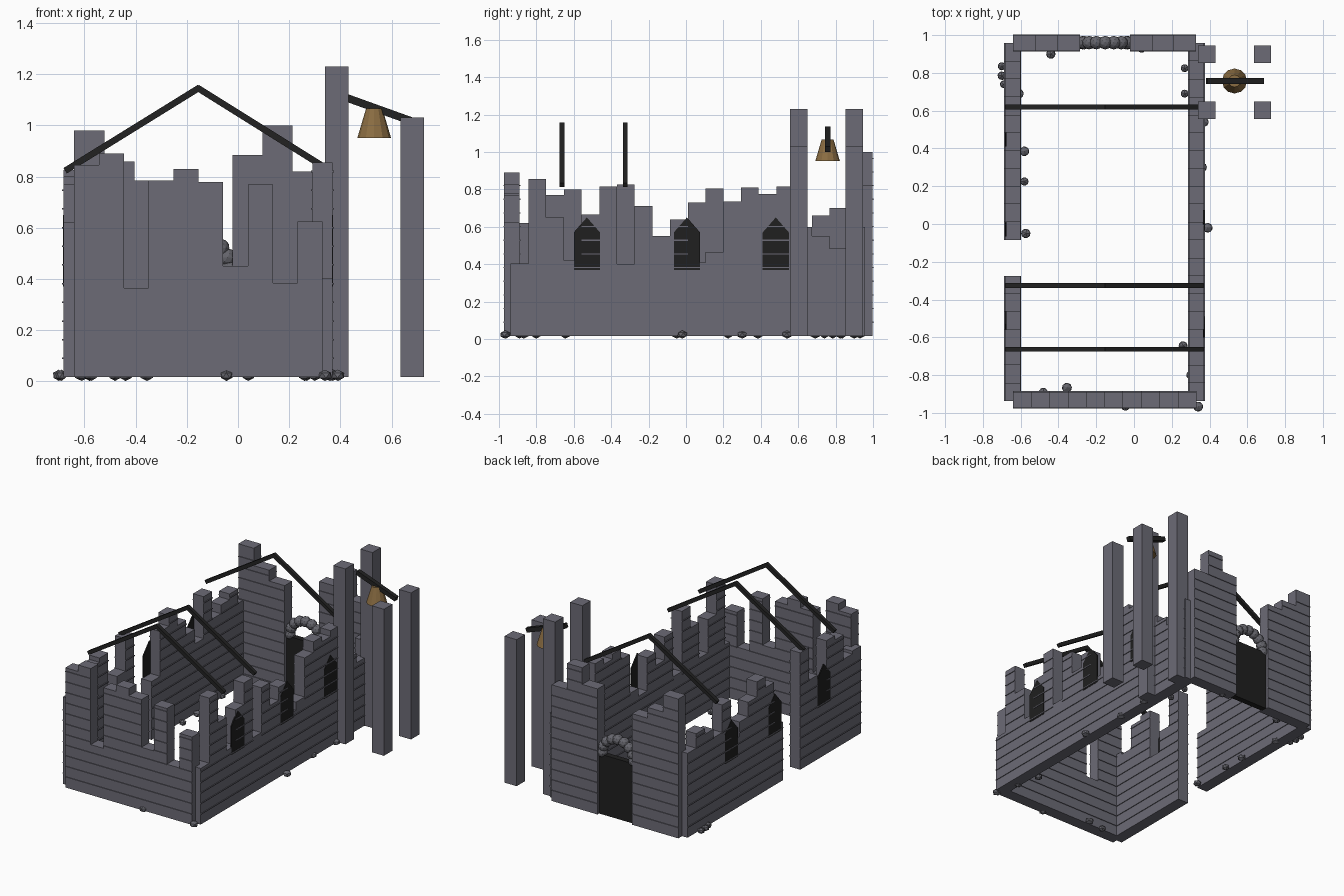
import bpy, bmesh, math, random
from mathutils import Matrix, Vector

if "Cube" in bpy.data.objects:
    bpy.data.objects.remove(bpy.data.objects["Cube"])

random.seed(4)


def material(name, rgb):
    m = bpy.data.materials.new(name)
    m.diffuse_color = (*rgb, 1)
    m.use_nodes = True
    m.node_tree.nodes["Principled BSDF"].inputs["Base Color"].default_value = m.diffuse_color
    return m


STONE = material("grey stone", (0.15, 0.147, 0.18))
RUBBLE = material("rubble stone", (0.13, 0.13, 0.15))
WOOD = material("charred wood", (0.016, 0.016, 0.016))
DARK = material("dark opening", (0.014, 0.014, 0.014))
BRONZE = material("bronze", (0.26, 0.155, 0.055))


def finish(bm, name, mat):
    bmesh.ops.recalc_face_normals(bm, faces=bm.faces)
    mesh = bpy.data.meshes.new(name)
    bm.to_mesh(mesh)
    bm.free()
    mesh.materials.append(mat)
    ob = bpy.data.objects.new(name, mesh)
    bpy.context.collection.objects.link(ob)
    return ob


def add_box(bm, lo, hi):
    lo, hi = Vector(lo), Vector(hi)
    size = hi - lo
    bmesh.ops.create_cube(bm, size=1, matrix=Matrix.Translation((lo + hi) / 2)
                          @ Matrix.Diagonal((*size, 1)))


BASE, COURSE, LIP = 0.017, 0.073, 0.005


def wall(name, axis, start, step, across, heights):
    """Row of broken columns with thin projecting course lines."""
    bm = bmesh.new()
    for i, h in enumerate(heights):
        if h <= 0:
            continue
        a, b = start + i * step, start + (i + 1) * step

        def slab(z0, z1, lip):
            c0, c1 = across[0] - lip, across[1] + lip
            if axis == 'x':
                add_box(bm, (a, c0, z0), (b, c1, z1))
            else:
                add_box(bm, (c0, a, z0), (c1, b, z1))
        slab(BASE, h, 0)
        z = BASE + COURSE
        while z < h - 0.02:
            slab(z - 0.003, z + 0.003, LIP)
            z += COURSE
    return finish(bm, name, STONE)


# Ruined walls
wall("front_wall", 'x', -0.64, 0.097, (-0.972, -0.89),
     [.845, .89, .365, .785, .83, .78, .45, .77, .385, .625])
wall("back_wall_left", 'x', -0.64, 0.118, (0.918, 0.998), [.98, .86, .785])
wall("back_wall_right", 'x', -0.022, 0.117, (0.918, 0.998), [.885, 1.0, .82])
wall("left_wall", 'y', -0.937, 0.0947, (-0.682, -0.602),
     [.62, .6, .77, .80, .45, .6, .825, 0, 0, .42,
      .73, .805, .7, .6, .5, .79, .6, .66, .70, .6])
wall("right_wall", 'y', -0.937, 0.0947, (0.29, 0.37),
     [.405, .855, .65, .42, .665, .815, .40, .71, .55, .64,
      .41, .465, .735, .81, .775, .815, .6, .55, .485, .6])

# Pointed window plates on the outer wall faces
for side, x in (("left", -0.68), ("right", 0.368)):
    for n, y in enumerate((-0.53, 0.005, 0.48)):
        bm = bmesh.new()
        outline = [(-.07, .37), (.07, .37), (.07, .57), (0, .65), (-.07, .57)]
        face = bm.faces.new([bm.verts.new((x - 0.004, y + p, z)) for p, z in outline])
        out = bmesh.ops.extrude_face_region(bm, geom=[face])
        bmesh.ops.translate(bm, vec=(0.008, 0, 0),
                            verts=[v for v in out["geom"] if isinstance(v, bmesh.types.BMVert)])
        finish(bm, f"{side}_window_{n + 1}", DARK)

# Doorway panel
bm = bmesh.new()
add_box(bm, (-0.286, 0.94, BASE), (-0.022, 0.98, 0.43))
finish(bm, "door", DARK)

# Round stones arching over the door
bm = bmesh.new()
for i in range(9):
    t = math.pi * i / 8
    bmesh.ops.create_icosphere(bm, subdivisions=2, radius=0.036, matrix=Matrix.Translation(
        (-0.153 + 0.12 * math.cos(t), 0.96, 0.44 + 0.115 * math.sin(t))))
finish(bm, "door_arch_stones", RUBBLE)

# Bell tower posts
for n, (x, top) in enumerate(((0.385, 1.23), (0.68, 1.03))):
    for m, y in enumerate((0.603, 0.899)):
        bm = bmesh.new()
        add_box(bm, (x - .046, y - .046, BASE), (x + .046, y + .046, top))
        finish(bm, f"tower_post_{n}{m}", STONE)


def beam(bm, p, q, thick):
    p, q = Vector(p), Vector(q)
    d = q - p
    rot = Matrix.Rotation(-math.atan2(d.z, d.x), 4, 'Y')
    bmesh.ops.create_cube(bm, size=1, matrix=Matrix.Translation((p + q) / 2) @ rot
                          @ Matrix.Diagonal((d.length, thick, thick, 1)))


# Roof rafters
for n, y in enumerate((-0.663, -0.325, 0.62)):
    bm = bmesh.new()
    beam(bm, (-0.675, y, 0.823), (-0.15, y, 1.148), 0.025)
    beam(bm, (-0.16, y, 1.148), (0.36, y, 0.823), 0.025)
    finish(bm, f"rafter_{n + 1}", WOOD)

# Fallen bell beam and bell
bm = bmesh.new()
beam(bm, (0.385, 0.757, 1.122), (0.683, 0.757, 1.015), 0.03)
finish(bm, "bell_beam", WOOD)
bm = bmesh.new()
bmesh.ops.create_cone(bm, cap_ends=True, segments=12, radius1=0.066, radius2=0.032,
                      depth=0.115, matrix=Matrix.Translation((0.532, 0.757, 1.008)))
finish(bm, "bell", BRONZE)

# Rubble along the wall feet
spots = [(-.7, .835), (-.7, .785), (-.69, .74), (-.61, .69), (-.44, .9), (.04, .93),
         (.268, .825), (.268, .69), (.37, .54), (-.58, .385), (-.58, .225),
         (-.573, -.05), (.39, -.02), (.26, -.645), (.3, -.8), (-.48, -.89),
         (-.355, -.867), (-.045, -.965), (.34, -.967), (.36, .3)]
bm = bmesh.new()
for x, y in spots:
    r = random.uniform(0.022, 0.03)
    bmesh.ops.create_icosphere(bm, subdivisions=1, radius=1, matrix=Matrix.Translation(
        (x, y, 0.024)) @ Matrix.Rotation(random.uniform(0, 3), 4, 'Z')
        @ Matrix.Diagonal((r, r, 0.022, 1)))
finish(bm, "rubble", RUBBLE)
